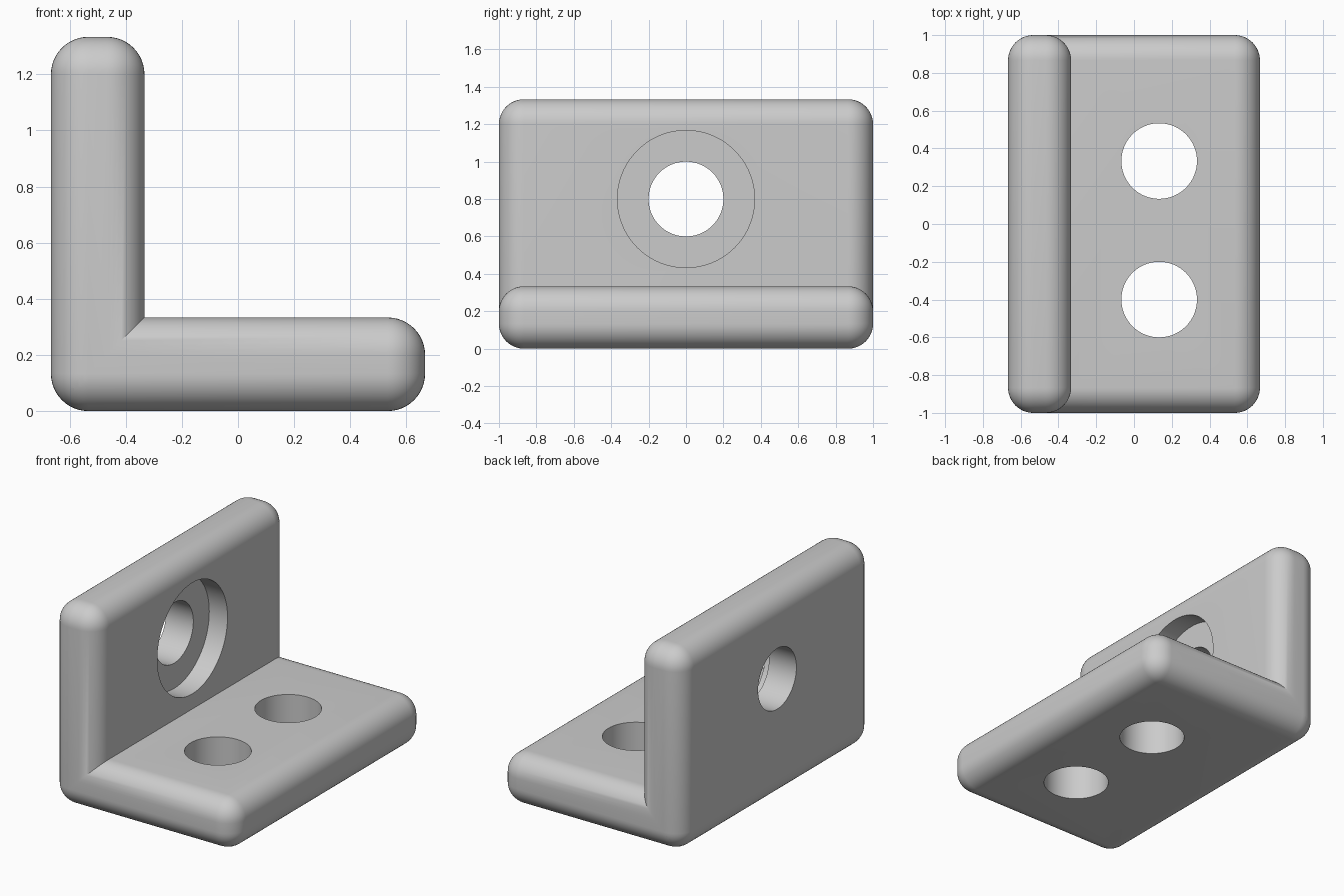
import bpy, bmesh, math
from mathutils import Matrix, Vector

cube = bpy.data.objects.get("Cube")
if cube:
    bpy.data.objects.remove(cube, do_unlink=True)

U = 1 / 7.5                                  # drawing unit: one fillet radius is U
FILLET, THICK, ARM, WIDTH = U, 2.5 * U, 10 * U, 2.0
HOLE, BORE = 1.5 * U, 2.75 * U

grey = bpy.data.materials.new("plain grey")
grey.use_nodes = True
colour = (0.6, 0.6, 0.6, 1)
grey.diffuse_color = colour
grey.node_tree.nodes["Principled BSDF"].inputs["Base Color"].default_value = colour


def add_object(name, bm):
    mesh = bpy.data.meshes.new(name)
    bm.to_mesh(mesh)
    bm.free()
    mesh.materials.append(grey)
    obj = bpy.data.objects.new(name, mesh)
    bpy.context.collection.objects.link(obj)
    return obj


# Base plate: a box with every edge filleted, its heel at x = 0
bm = bmesh.new()
bmesh.ops.create_cube(bm, size=1, matrix=Matrix.Translation((ARM / 2, 0, THICK / 2))
                      @ Matrix.Diagonal((ARM, WIDTH, THICK, 1)))
bmesh.ops.bevel(bm, geom=bm.edges[:], offset=FILLET, segments=12, profile=0.5,
                affect='EDGES', clamp_overlap=True)

# Mitre it at the heel and mirror it across the mitre to get the upright plate
bmesh.ops.bisect_plane(bm, geom=bm.verts[:] + bm.edges[:] + bm.faces[:], dist=1e-5,
                       plane_co=(0, 0, 0), plane_no=(-1, 0, 1), clear_outer=True)
copy = bmesh.ops.duplicate(bm, geom=bm.verts[:] + bm.edges[:] + bm.faces[:])["geom"]
for v in (g for g in copy if isinstance(g, bmesh.types.BMVert)):
    v.co = Vector((v.co.z, v.co.y, v.co.x))
bmesh.ops.reverse_faces(bm, faces=[g for g in copy if isinstance(g, bmesh.types.BMFace)])
bmesh.ops.remove_doubles(bm, verts=bm.verts[:], dist=1e-4)
bmesh.ops.translate(bm, verts=bm.verts[:], vec=(-ARM / 2, 0, 0))
bracket = add_object("angle_bracket", bm)


# Holes
def drill(name, centre, radius, depth, sideways=False):
    turn = Matrix.Rotation(math.pi / 2, 4, 'Y') if sideways else Matrix()
    cut = bmesh.new()
    bmesh.ops.create_cone(cut, cap_ends=True, segments=96, radius1=radius, radius2=radius,
                          depth=depth, matrix=Matrix.Translation(centre) @ turn)
    cutter = add_object(name, cut)
    cutter.hide_render = True
    mod = bracket.modifiers.new(name, 'BOOLEAN')
    mod.operation, mod.solver, mod.object = 'DIFFERENCE', 'EXACT', cutter
    bpy.context.view_layer.objects.active = bracket
    bpy.ops.object.modifier_apply(modifier=name)
    bpy.data.objects.remove(cutter, do_unlink=True)


inner = THICK - ARM / 2                      # inner face of the upright plate
for i, y in enumerate((2.5 * U, -3 * U)):
    drill(f"base_hole_{i}", (U, y, THICK / 2), HOLE, 1)
drill("upright_hole", (inner - THICK / 2, 0, 6 * U), HOLE, 0.6, True)
drill("counterbore", (inner, 0, 6 * U), BORE, 2 * U, True)

# Smooth fillets and bores, crisp rims
bpy.ops.object.select_all(action='DESELECT')
bracket.select_set(True)
bpy.context.view_layer.objects.active = bracket
bpy.ops.object.shade_smooth_by_angle(angle=math.radians(30))
